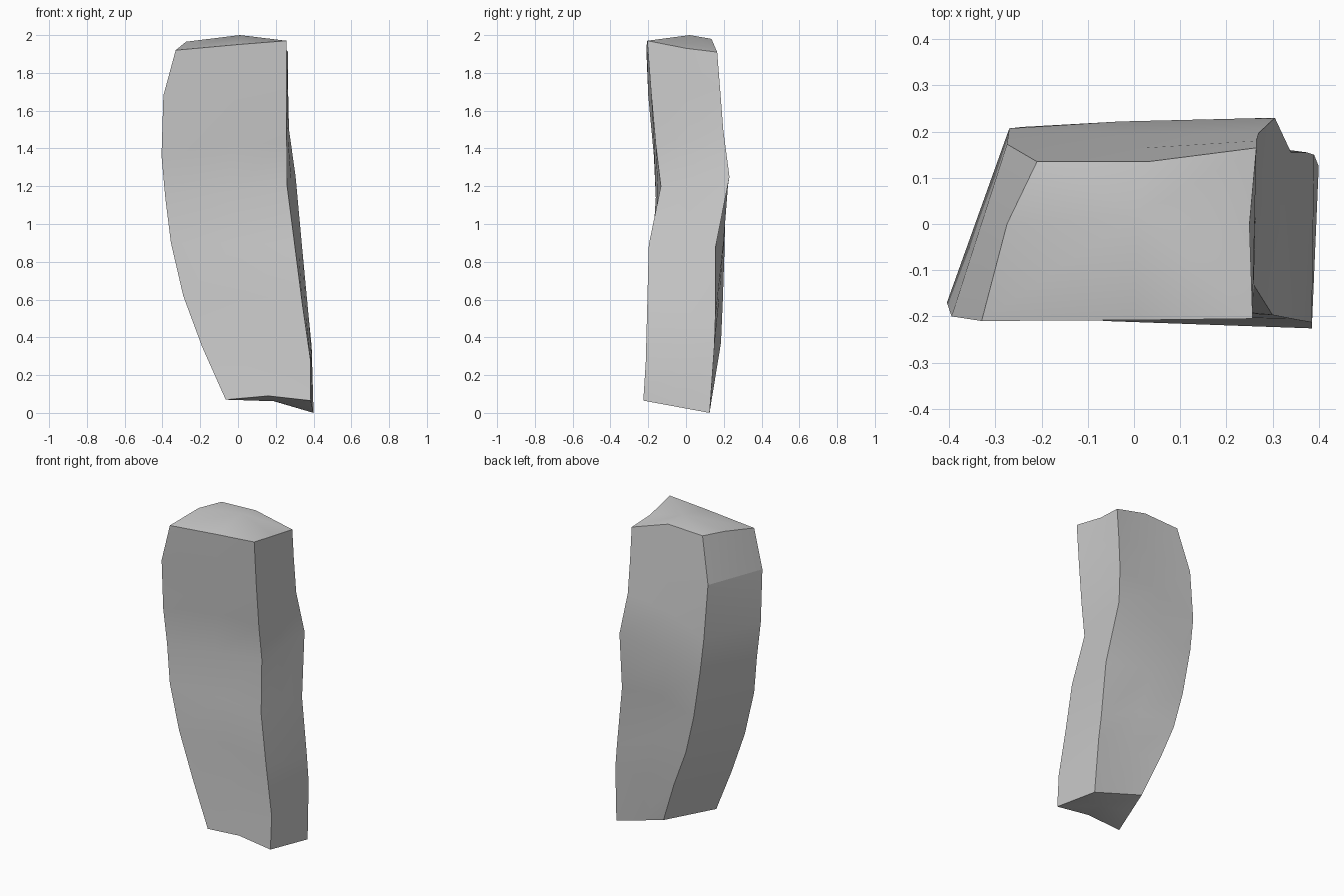
import bpy
import bmesh
from mathutils import Vector

default_cube = bpy.data.objects.get("Cube")
if default_cube:
    bpy.data.objects.remove(default_cube, do_unlink=True)


def make_material(name, color):
    material = bpy.data.materials.new(name)
    material.use_nodes = True
    material.diffuse_color = color
    shader = material.node_tree.nodes["Principled BSDF"]
    shader.inputs["Base Color"].default_value = color
    shader.inputs["Roughness"].default_value = 0.9
    return material


def midpoint(start, end):
    return (Vector(start) + Vector(end)) / 2


def bend_at(line, waist, point):
    """Make a middle line run straight from the rim to a waist point and on to the base."""
    line[waist] = Vector(point)
    for first, last in ((0, waist), (waist, len(line) - 1)):
        for level in range(first + 1, last):
            line[level] = line[first].lerp(line[last], (level - first) / (last - first))


# The four long ridges of the stone, each listed from the top down
front_left = [(-.33, -.21, 1.92), (-.395, -.2, 1.68), (-.405, -.17, 1.36), (-.385, -.16, 1.14),
              (-.355, -.175, .9), (-.29, -.175, .62), (-.19, -.185, .35), (-.065, -.21, .07)]
back_left = [(-.21, .135, 1.97), (-.275, .173, 1.69), (-.27, .207, 1.36), (-.245, .21, 1.14),
             (-.195, .203, .84), (-.135, .195, .6), (-.045, .185, .37), (.06, .14, .1)]
back_right = [(.265, .165, 1.91), (.265, .18, 1.72), (.27, .197, 1.5), (.305, .23, 1.25),
              (.34, .155, .87), (.375, .155, .5), (.39, .15, .35), (.4, .125, 0)]
front_right = [(.257, -.205, 1.97), (.257, -.185, 1.7), (.258, -.16, 1.42), (.26, -.133, 1.2),
               (.3, -.197, .89), (.34, -.205, .58), (.385, -.213, .27), (.385, -.226, .065)]
ridges = [front_left, back_left, back_right, front_right]

# Interleave each ridge with the middle line of the side that follows it
columns = []
for index, ridge in enumerate(ridges):
    following = ridges[(index + 1) % len(ridges)]
    columns.append([Vector(point) for point in ridge])
    columns.append([midpoint(a, b) for a, b in zip(ridge, following)])

# Uneven upper rim and the lifted front of the base
left_side, back_side, right_side, front_side = columns[1::2]
left_side[0] = Vector((-.275, 0, 1.965))
back_side[0] = Vector((.03, .135, 1.98))
right_side[0] = Vector((.25, 0, 1.93))
front_side[0] = Vector((0, -.208, 1.95))
front_side[-1].z = .09

# Hollow waist on the front and swollen waist on the back
bend_at(front_side, 3, (-.05, -.15, 1.17))
bend_at(back_side, 3, (-.03, .222, 1.2))

# Loft the sides from the columns
bm = bmesh.new()
grid = [[bm.verts.new(point) for point in column] for column in columns]
count = len(grid)
for index in range(count):
    here, there = grid[index], grid[(index + 1) % count]
    for level in range(len(here) - 1):
        bm.faces.new((here[level], here[level + 1], there[level + 1], there[level]))

# Close the crown with a low peak and the base with a shallow fan
crown_rim = [column[0] for column in grid]
base_rim = [column[-1] for column in grid]
base_center = sum((vert.co for vert in base_rim), Vector()) / count
for rim, tip in ((crown_rim, Vector((.01, .02, 2))), (base_rim, base_center)):
    center = bm.verts.new(tip)
    for index in range(count):
        bm.faces.new((rim[index], rim[(index + 1) % count], center))
bmesh.ops.recalc_face_normals(bm, faces=bm.faces[:])

# Smooth faces with crisp ridges, rims and the chipped upper left edge
for face in bm.faces:
    face.smooth = True
chipped_edge = [column[1] for column in grid[:3]]
sharp_lines = grid[::2] + [crown_rim, base_rim, chipped_edge]
for edge in bm.edges:
    if any(all(vert in line for vert in edge.verts) for line in sharp_lines):
        edge.smooth = False

mesh = bpy.data.meshes.new("stone_slab")
bm.to_mesh(mesh)
bm.free()
mesh.materials.append(make_material("stone_gray", (.6, .6, .6, 1)))
stone_slab = bpy.data.objects.new("stone_slab", mesh)
bpy.context.collection.objects.link(stone_slab)
